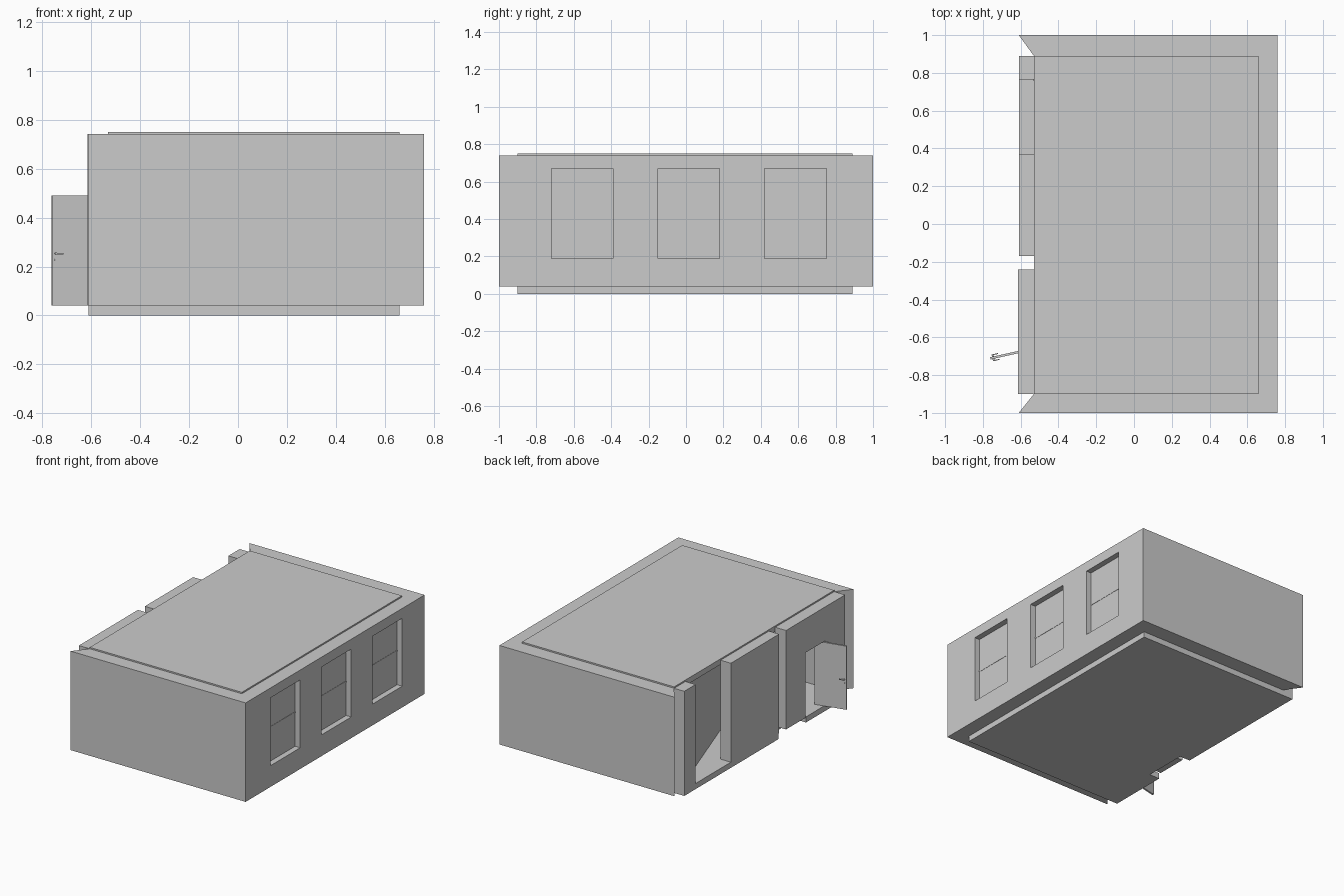
import bpy
import bmesh
import math
from mathutils import Vector, Matrix

if "Cube" in bpy.data.objects:
    bpy.data.objects.remove(bpy.data.objects["Cube"])

grey = bpy.data.materials.new("plain_grey")
grey.use_nodes = True
grey.diffuse_color = (0.6, 0.6, 0.6, 1)
grey.node_tree.nodes["Principled BSDF"].inputs["Base Color"].default_value = (0.6, 0.6, 0.6, 1)

BASE, TOP = 0.04, 0.74          # wall bottom and top
OUT, INN = -0.61, -0.53         # outer and inner face of the entrance wall


def add(name, bm):
    bmesh.ops.recalc_face_normals(bm, faces=bm.faces)
    mesh = bpy.data.meshes.new(name)
    bm.to_mesh(mesh)
    bm.free()
    mesh.materials.append(grey)
    obj = bpy.data.objects.new(name, mesh)
    bpy.context.scene.collection.objects.link(obj)
    return obj


def prism(name, outline, z0, z1):
    """Extrude a plan outline from z0 up to z1."""
    bm = bmesh.new()
    face = bm.faces.new([bm.verts.new((x, y, z0)) for x, y in outline])
    top = bmesh.ops.extrude_face_region(bm, geom=[face])["geom"]
    verts = [v for v in top if isinstance(v, bmesh.types.BMVert)]
    bmesh.ops.translate(bm, verts=verts, vec=(0, 0, z1 - z0))
    return add(name, bm)


def box(name, x0, x1, y0, y1, z0, z1):
    return prism(name, [(x0, y0), (x1, y0), (x1, y1), (x0, y1)], z0, z1)


def leaf(name, start, end, thick, z0, z1):
    """Upright panel along a line in plan."""
    a, b = Vector(start), Vector(end)
    side = (b - a).orthogonal().normalized() * thick / 2
    return prism(name, [a - side, b - side, b + side, a + side], z0, z1)


# Three outer walls in one piece, with mitred ends
walls = prism("outer_walls", [(OUT, -1), (0.76, -1), (0.76, 1), (OUT, 1),
                              (INN, 0.89), (0.66, 0.89), (0.66, -0.9), (INN, -0.9)], BASE, TOP)

# Window openings, panes and sash bars
for i, y in enumerate((-0.555, 0.015, 0.585)):
    cutter = box("window_cutter", 0.6, 0.8, y - 0.165, y + 0.165, 0.19, 0.67)
    cutter.hide_render = True
    mod = walls.modifiers.new("window", 'BOOLEAN')
    mod.operation = 'DIFFERENCE'
    mod.solver = 'EXACT'
    mod.object = cutter
    bpy.context.view_layer.objects.active = walls
    bpy.ops.object.modifier_apply(modifier=mod.name)
    bpy.data.objects.remove(cutter)
    box(f"window_pane_{i + 1}", 0.69, 0.72, y - 0.165, y + 0.165, 0.19, 0.67)
    box(f"window_bar_{i + 1}", 0.72, 0.722, y - 0.165, y + 0.165, 0.425, 0.435)

# Floor, notched beside the door, and roof slab
prism("floor_slab", [(OUT, -0.9), (0.66, -0.9), (0.66, 0.89), (OUT, 0.89),
                     (OUT, -0.16), (INN, -0.16), (INN, -0.47), (OUT, -0.47)], 0, BASE)
box("roof_slab", INN, 0.66, -0.9, 0.89, 0.71, 0.75)

# Entrance wall in separate panels, with a wide opening and a narrow slot
box("entrance_wall_end", OUT, INN, 0.764, 0.89, BASE, TOP)
box("entrance_wall_middle", OUT, INN, -0.17, 0.37, BASE, TOP)
box("door_side_inner", OUT - 0.005, INN, -0.46, -0.24, BASE, TOP)
box("door_side_outer", OUT - 0.005, INN, -0.9, -0.68, BASE, TOP)
box("door_lintel", OUT - 0.005, INN, -0.68, -0.46, 0.5, TOP)

# Slanted partition behind the wide opening
leaf("inner_partition", (INN, 0.77), (-0.25, -0.05), 0.01, BASE, 0.71)

# Open door
hinge, edge = Vector((-0.545, -0.663)), Vector((-0.76, -0.711))
leaf("door", hinge, edge, 0.012, BASE, 0.49)
along = (hinge - edge).normalized()
side = Vector((-along.y, along.x))

# Lever handle, its spindle and the lock on both faces
for s, label in ((-1, "front"), (1, "back")):
    at = edge + along * 0.015
    out = at + side * s * 0.016
    leaf(f"{label}_handle", out, out + along * 0.03, 0.005, 0.25, 0.256)
    for part, z, depth in (("spindle", 0.253, 0.018), ("lock", 0.227, 0.009)):
        bm = bmesh.new()
        direction = (side * s).to_3d()
        place = (Matrix.Translation((at + side * s * depth / 2).to_3d() + Vector((0, 0, z)))
                 @ direction.to_track_quat('Z', 'Y').to_matrix().to_4x4())
        bmesh.ops.create_cone(bm, cap_ends=True, segments=12, radius1=0.005,
                              radius2=0.005, depth=depth, matrix=place)
        add(f"{label}_{part}", bm)
